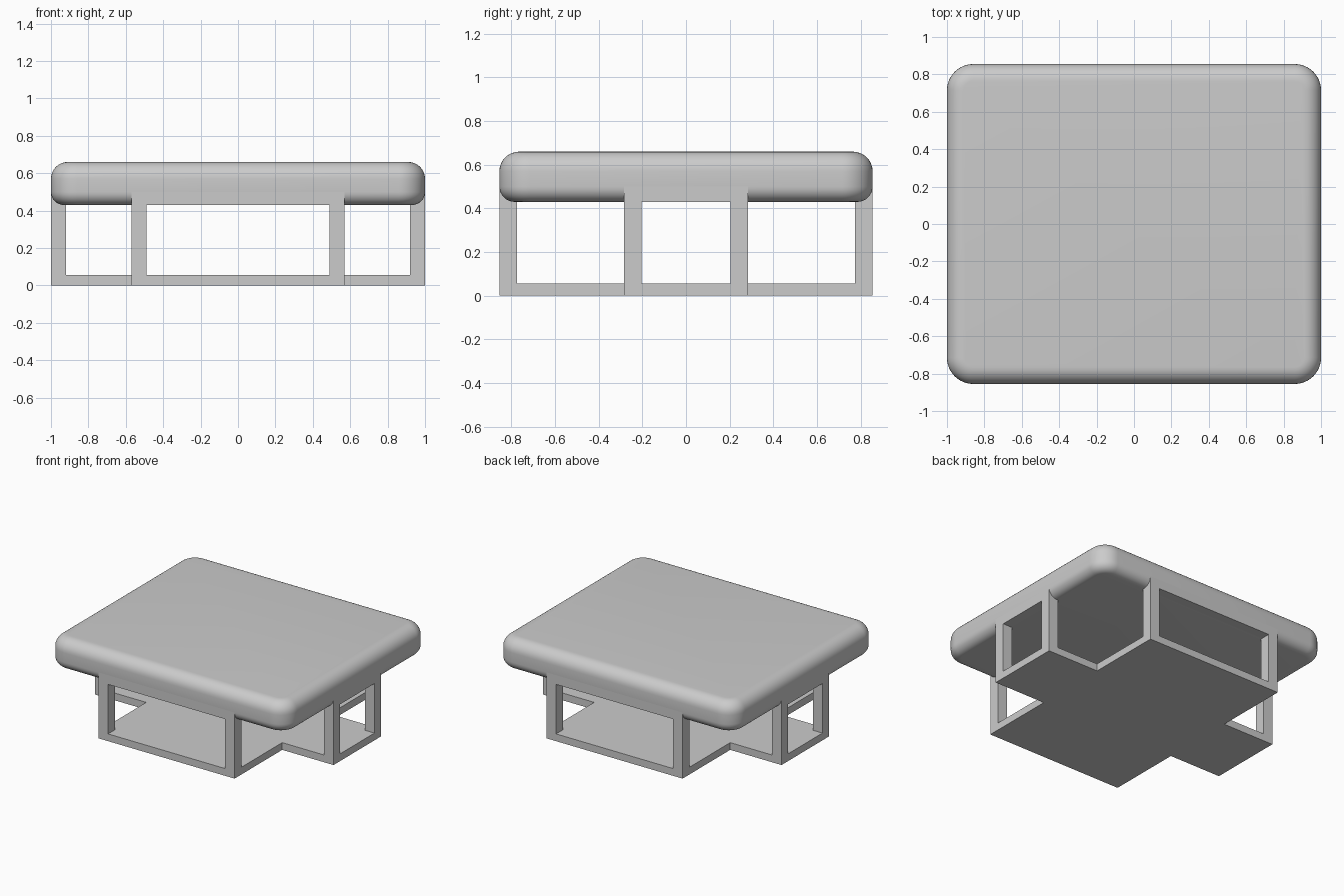
import bpy, bmesh, math

if "Cube" in bpy.data.objects:
    bpy.data.objects.remove(bpy.data.objects["Cube"], do_unlink=True)

HX, HY = 1.0, 0.855          # half size of the whole
AX, AY = 0.57, 0.285         # half widths of the cross arms
FLOOR, SOFFIT, TOP = 0.055, 0.43, 0.66
POST, R_LOW, R_TOP, R_CORNER = 0.08, 0.07, 0.09, 0.14

grey = bpy.data.materials.new("light_grey")
grey.use_nodes = True
grey.diffuse_color = (0.6, 0.6, 0.6, 1)
grey.node_tree.nodes["Principled BSDF"].inputs["Base Color"].default_value = (0.6, 0.6, 0.6, 1)


def finish(name, bm):
    bmesh.ops.recalc_face_normals(bm, faces=bm.faces[:])
    mesh = bpy.data.meshes.new(name)
    bm.to_mesh(mesh)
    bm.free()
    mesh.materials.append(grey)
    obj = bpy.data.objects.new(name, mesh)
    bpy.context.collection.objects.link(obj)
    return obj


def box_mesh(x0, x1, y0, y1, z0, z1):
    bm = bmesh.new()
    bmesh.ops.create_cube(bm, size=1)
    for v in bm.verts:
        v.co = (x1 if v.co.x > 0 else x0, y1 if v.co.y > 0 else y0, z1 if v.co.z > 0 else z0)
    return bm


def span(a, b):
    return min(a, b), max(a, b)


def bevel(bm, edges, radius, segments):
    bmesh.ops.bevel(bm, geom=edges, offset=radius, offset_type='OFFSET', segments=segments,
                    profile=0.5, affect='EDGES', clamp_overlap=False)


def level_edges(bm, z):
    return [e for e in bm.edges if all(abs(v.co.z - z) < 1e-4 for v in e.verts)]


# Rounded roof slab
bm = box_mesh(-HX, HX, -HY, HY, SOFFIT, TOP)
upright = [e for e in bm.edges if abs(e.verts[0].co.z - e.verts[1].co.z) > 0.1]
bevel(bm, upright, R_CORNER, 12)
bevel(bm, level_edges(bm, TOP), R_TOP, 8)
bevel(bm, level_edges(bm, SOFFIT), R_LOW, 8)
slab = finish("roof_slab", bm)
bpy.ops.object.select_all(action='DESELECT')
slab.select_set(True)
bpy.context.view_layer.objects.active = slab
bpy.ops.object.shade_smooth_by_angle(angle=math.radians(35))

# Cross-shaped floor
corner = [(HX, AY), (AX, AY), (AX, HY)]
outline = (corner + [(-x, y) for x, y in reversed(corner)]
           + [(-x, -y) for x, y in corner] + [(x, -y) for x, y in reversed(corner)])
bm = bmesh.new()
face = bm.faces.new([bm.verts.new((x, y, 0)) for x, y in outline])
grown = bmesh.ops.extrude_face_region(bm, geom=[face])["geom"]
for v in grown:
    if isinstance(v, bmesh.types.BMVert):
        v.co.z = FLOOR
finish("cross_floor", bm)

# Posts at the outer corners of each arm, running up into the slab rim
for sx, side in ((1, "left"), (-1, "right")):
    for sy, end in ((-1, "front"), (1, "back")):
        for kind, px, py in (("long_arm", HX, AY), ("wide_arm", AX, HY)):
            xs = span(sx * px, sx * (px - POST))
            ys = span(sy * py, sy * (py - POST))
            finish(f"{kind}_post_{end}_{side}", box_mesh(*xs, *ys, FLOOR, SOFFIT + R_LOW))

# Lintels filling the rounded rim between posts
for s, end, side in ((-1, "front", "right"), (1, "back", "left")):
    inner_x, inner_y = AX - POST, AY - POST
    finish(f"{end}_lintel", box_mesh(-inner_x, inner_x, *span(s * HY, s * (HY - R_LOW)),
                                     SOFFIT, SOFFIT + R_LOW))
    finish(f"{side}_lintel", box_mesh(*span(s * HX, s * (HX - R_LOW)), -inner_y, inner_y,
                                      SOFFIT, SOFFIT + R_LOW))
